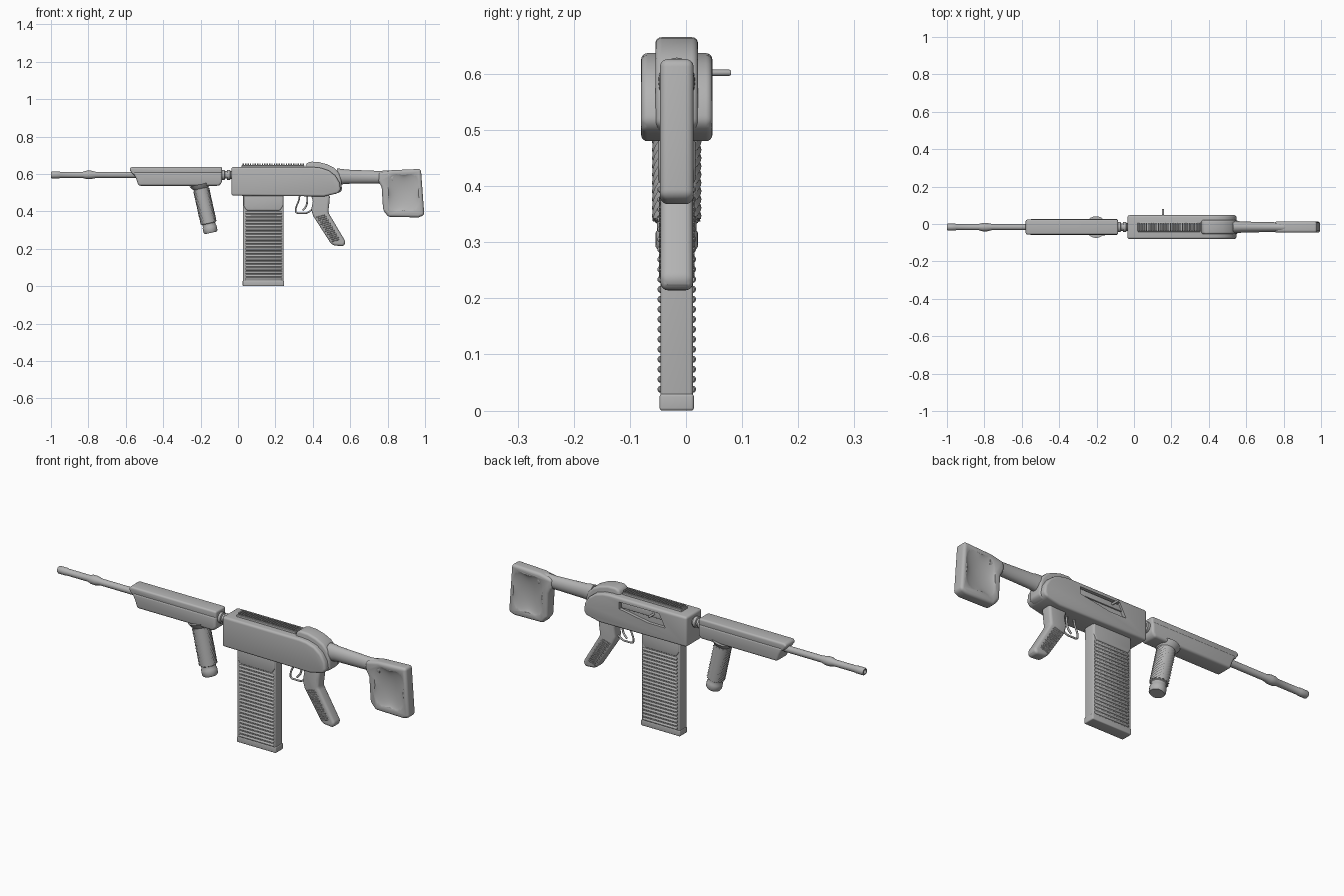
import bpy, bmesh, math
from mathutils import Vector, Matrix

if "Cube" in bpy.data.objects:
    bpy.data.objects.remove(bpy.data.objects["Cube"])

CY = -0.0165          # centre plane of the body; the side handle offsets the whole
GREY = bpy.data.materials.new("plain_grey")
GREY.diffuse_color = (0.45, 0.45, 0.45, 1)
GREY.use_nodes = True
GREY.node_tree.nodes["Principled BSDF"].inputs["Base Color"].default_value = GREY.diffuse_color


def make(name, bm):
    bmesh.ops.recalc_face_normals(bm, faces=bm.faces[:])
    me = bpy.data.meshes.new(name)
    bm.to_mesh(me)
    bm.free()
    me.materials.append(GREY)
    ob = bpy.data.objects.new(name, me)
    bpy.context.collection.objects.link(ob)
    return ob


def finish(ob, angle=35):
    bpy.ops.object.select_all(action='DESELECT')
    ob.select_set(True)
    bpy.context.view_layer.objects.active = ob
    for m in list(ob.modifiers):
        bpy.ops.object.modifier_apply(modifier=m.name)
    bpy.ops.object.shade_smooth_by_angle(angle=math.radians(angle))
    return ob


def prism(name, pts, half, bevel=0.0, segs=4, y=CY, cutters=(), done=True):
    """Side profile (x, z) extruded in y, with rounded edges and optional cuts."""
    bm = bmesh.new()
    f = bm.faces.new([bm.verts.new((x, y - half, z)) for x, z in pts])
    r = bmesh.ops.extrude_face_region(bm, geom=[f])
    for v in r['geom']:
        if isinstance(v, bmesh.types.BMVert):
            v.co.y = y + half
    ob = make(name, bm)
    if bevel:
        b = ob.modifiers.new("round", 'BEVEL')
        b.width, b.segments, b.limit_method = bevel, segs, 'ANGLE'
        b.angle_limit = math.radians(30)
    for c in cutters:
        m = ob.modifiers.new("cut", 'BOOLEAN')
        m.operation, m.object, m.solver = 'DIFFERENCE', c, 'EXACT'
    if done:
        finish(ob)
        for c in cutters:
            bpy.data.objects.remove(c)
    return ob


def lathe(name, p0, p1, rings, n=24, ysc=1.0, stud=0.0, angle=35):
    """Turned part between two points; rings are (fraction along, radius)."""
    p0, p1 = Vector(p0), Vector(p1)
    d = p1 - p0
    side = Vector((0, 1, 0)) if abs(d.normalized().y) < 0.9 else Vector((1, 0, 0))
    up = d.cross(side).normalized()
    bm = bmesh.new()
    loops = []
    for j, (t, r) in enumerate(rings):
        loop = []
        for i in range(n):
            a = 2 * math.pi * i / n
            rr = r + (stud if (i + j) % 2 else 0)
            loop.append(bm.verts.new(p0 + d * t + side * math.cos(a) * rr * ysc + up * math.sin(a) * rr))
        loops.append(loop)
    for a, b in zip(loops, loops[1:]):
        for i in range(n):
            bm.faces.new((a[i], a[(i + 1) % n], b[(i + 1) % n], b[i]))
    bm.faces.new(loops[0])
    bm.faces.new(loops[-1])
    return finish(make(name, bm), angle)


def wire(name, pts, r):
    cu = bpy.data.curves.new(name, 'CURVE')
    cu.dimensions, cu.bevel_depth, cu.bevel_resolution, cu.use_fill_caps = '3D', r, 3, True
    s = cu.splines.new('NURBS')
    s.points.add(len(pts) - 1)
    for p, (x, z) in zip(s.points, pts):
        p.co = (x, CY, z, 1)
    s.use_endpoint_u, s.order_u = True, 3
    cu.materials.append(GREY)
    bpy.context.collection.objects.link(bpy.data.objects.new(name, cu))


def box(x0, x1, z0, z1):
    return [(x0, z0), (x1, z0), (x1, z1), (x0, z1)]


# Barrel with a swelling and a hollow end
lathe("barrel", (-1, CY, 0.595), (-0.5, CY, 0.595),
      [(0.06, 0.008), (0, 0.010), (0, 0.016), (0.01, 0.0185), (0.09, 0.0185), (0.1, 0.0165), (0.34, 0.0165),
       (0.38, 0.0225), (0.43, 0.0225), (0.48, 0.0165), (1, 0.0165)])

# Handguard: lower tray and upper cover
prism("handguard_lower", [(-0.532, 0.537), (-0.1, 0.537), (-0.085, 0.555), (-0.085, 0.612),
                          (-0.565, 0.612), (-0.545, 0.575)], 0.043, 0.014)
prism("handguard_upper", [(-0.562, 0.597), (-0.085, 0.597), (-0.085, 0.638), (-0.57, 0.638), (-0.582, 0.625)],
      0.04, 0.009)
lathe("neck", (-0.1, CY, 0.595), (-0.02, CY, 0.595),
      [(0, 0.027), (0.35, 0.027), (0.38, 0.02), (0.5, 0.02), (0.53, 0.027), (0.72, 0.027), (0.75, 0.021), (1, 0.021)])

# Foregrip with studded sleeve
g0, g1 = Vector((-0.203, CY, 0.545)), Vector((-0.145, CY, 0.285))
lathe("foregrip_core", g0, g1, [(0, 0.058), (0.05, 0.05), (0.09, 0.04), (0.8, 0.039), (0.81, 0.035),
                                (0.86, 0.035), (0.88, 0.038), (0.97, 0.038), (1, 0.033)])
lathe("foregrip_sleeve", g0, g1, [(0.11 + 0.68 * j / 24, 0.0385) for j in range(25)], n=28, stud=0.0055, angle=20)

# Receiver with the side port cut out
port = prism("port_cutter", [(0.345, 0.615), (0.12, 0.617), (0.085, 0.552), (0.18, 0.552), (0.345, 0.58)],
             0.016, y=0.047, done=False)
port.hide_render = True
prism("receiver", [(-0.035, 0.484), (0.46, 0.48), (0.535, 0.497), (0.549, 0.515), (0.543, 0.555), (0.52, 0.592),
                   (0.485, 0.619), (0.44, 0.633), (0.40, 0.637), (-0.035, 0.637)], 0.0635, 0.014, cutters=[port])
prism("receiver_rear_cover", [(0.355, 0.62), (0.365, 0.655), (0.385, 0.666), (0.43, 0.664), (0.475, 0.652),
                              (0.515, 0.632), (0.54, 0.605), (0.552, 0.57), (0.556, 0.51), (0.53, 0.495),
                              (0.40, 0.5)], 0.038, 0.012)
lathe("bolt_handle", (0.155, 0.02, 0.602), (0.155, 0.0805, 0.602),
      [(0, 0.0055), (0.95, 0.0055), (1, 0.004)], n=16)
prism("bolt", box(0.10, 0.34, 0.583, 0.612), 0.004, 0.003, y=0.034)

# Top rail with cross ridges
prism("rail_base", box(0.02, 0.355, 0.63, 0.647), 0.025, 0.003)
for i in range(26):
    x = 0.025 + 0.0128 * i
    prism(f"rail_ridge_{i}", box(x, x + 0.007, 0.645, 0.657), 0.021, 0.0015, 1)

# Magazine: body, collar, frame and ribs on both sides
prism("magazine", box(0.027, 0.243, 0.004, 0.49), 0.029, 0.006)
prism("magazine_foot", box(0.025, 0.246, 0.0, 0.03), 0.0305, 0.005)
prism("magazine_collar", [(0.03, 0.485), (0.03, 0.43), (0.045, 0.405), (0.225, 0.405), (0.241, 0.43), (0.241, 0.485)],
      0.033, 0.006)
for i in range(21):
    z = 0.038 + 0.0178 * i
    for s in (-1, 1):
        lathe(f"magazine_rib_{i}_{s}", (0.04, CY + s * 0.028, z), (0.236, CY + s * 0.028, z),
              [(0, 0.004), (0.02, 0.0065), (0.98, 0.0065), (1, 0.004)], n=12)

# Pistol grip with studded side panels
prism("pistol_grip", [(0.39, 0.49), (0.40, 0.455), (0.392, 0.41), (0.402, 0.375), (0.498, 0.226), (0.515, 0.218),
                      (0.565, 0.213), (0.576, 0.237), (0.482, 0.395), (0.488, 0.44), (0.492, 0.49)], 0.029, 0.014)
bm = bmesh.new()
for s in (-1, 1):
    for j in range(15):
        for i in range(6):
            u, v = (i + 0.5 * (j % 2)) / 5.5, j / 14
            x = 0.422 + 0.083 * v + u * (0.043 - 0.006 * v)
            z = 0.369 - 0.13 * v + u * 0.012
            m = Matrix.Translation((x, CY + s * 0.0295, z)) @ Matrix.Rotation(-s * math.pi / 2, 4, 'X')
            bmesh.ops.create_cone(bm, cap_ends=True, segments=4, radius1=0.0052, radius2=0.001, depth=0.005, matrix=m)
finish(make("grip_studs", bm), 20)

# Trigger and its guard
wire("trigger_guard", [(0.33, 0.49), (0.328, 0.46), (0.308, 0.42), (0.308, 0.39), (0.34, 0.39), (0.375, 0.39),
                       (0.395, 0.41)], 0.0045)
wire("trigger", [(0.37, 0.49), (0.372, 0.45), (0.362, 0.42), (0.345, 0.405)], 0.005)

# Stock: tube and shoulder pad with a shallow dish on each side
lathe("stock_tube", (0.53, CY, 0.586), (0.83, CY, 0.582),
      [(0, 0.043), (0.1, 0.041), (0.15, 0.038), (0.75, 0.033), (0.87, 0.036), (1, 0.036)], ysc=0.78)
dishes = []
for s in (-1, 1):
    bm = bmesh.new()
    bmesh.ops.create_uvsphere(bm, u_segments=40, v_segments=24, radius=1)
    for v in bm.verts:      # squarish ellipsoid
        x, z = v.co.x, v.co.z
        k = 1 + 0.35 * (x * z) ** 2 * 4
        v.co = (0.885 + 0.083 * x * k, CY + s * 0.037 + 0.024 * v.co.y, 0.50 + 0.098 * z * k)
    c = make(f"dish_cutter_{s}", bm)
    c.hide_render = True
    dishes.append(c)
prism("shoulder_pad", [(0.75, 0.605), (0.82, 0.62), (0.978, 0.627), (0.996, 0.38), (0.965, 0.368), (0.805, 0.37),
                       (0.776, 0.405), (0.768, 0.53), (0.75, 0.56)], 0.03, 0.014, 5, cutters=dishes)
